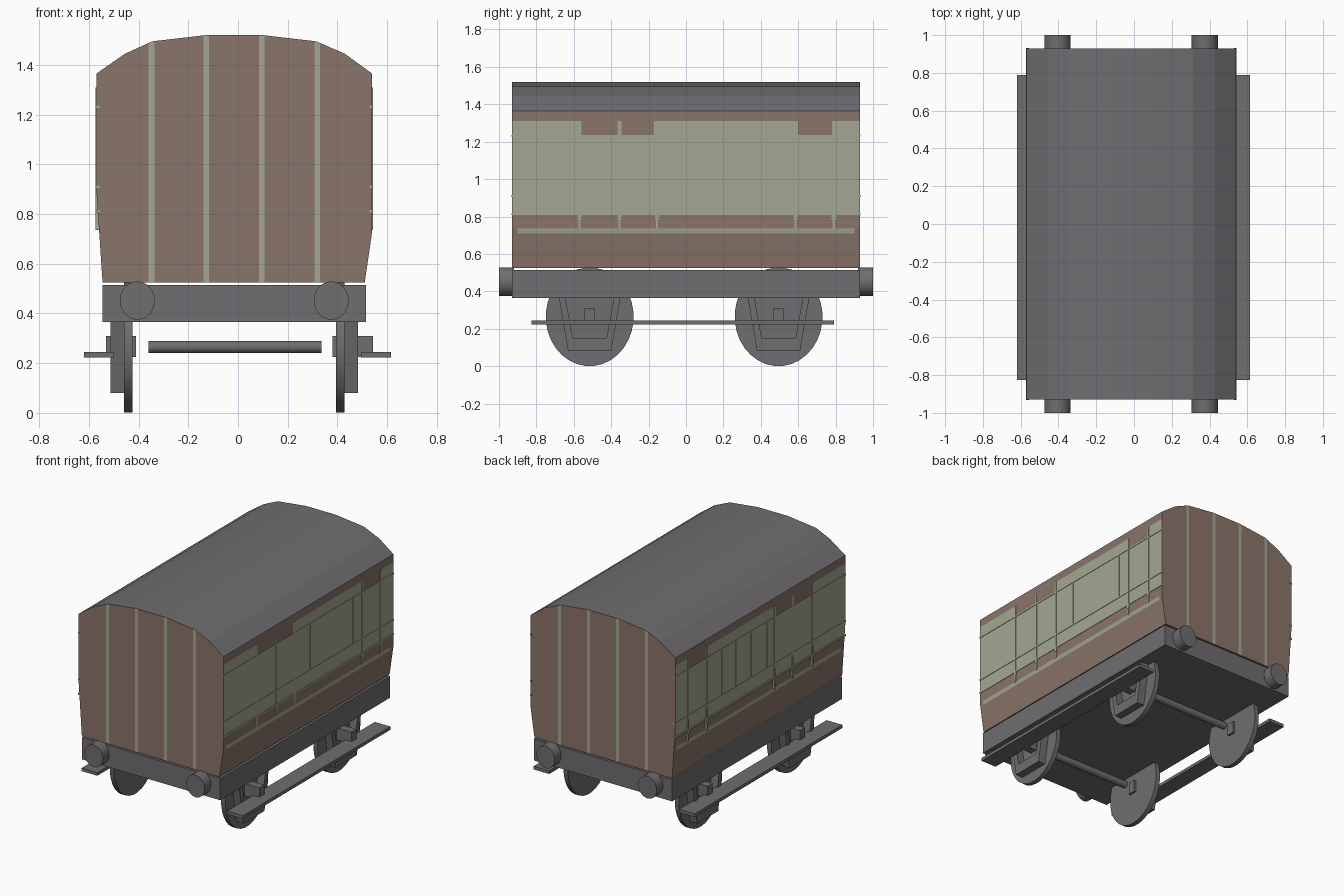
import bpy, bmesh, math
from mathutils import Vector

if "Cube" in bpy.data.objects:
    bpy.data.objects.remove(bpy.data.objects["Cube"])

CX = -0.015  # centre line of the coach


def material(name, rgb):
    m = bpy.data.materials.new(name)
    lin = [((c / 255 + 0.055) / 1.055) ** 2.4 for c in rgb]
    m.diffuse_color = (*lin, 1)
    m.use_nodes = True
    m.node_tree.nodes["Principled BSDF"].inputs["Base Color"].default_value = m.diffuse_color
    return m


BROWN = material("brown", (138, 117, 106))
CREAM = material("cream", (164, 167, 145))
GREY = material("grey", (111, 109, 112))


def finish(name, bm, mats):
    bmesh.ops.recalc_face_normals(bm, faces=bm.faces)
    me = bpy.data.meshes.new(name)
    bm.to_mesh(me)
    bm.free()
    ob = bpy.data.objects.new(name, me)
    for m in mats:
        me.materials.append(m)
    bpy.context.collection.objects.link(ob)
    return ob


def box(name, x, y, z, mat):
    bm = bmesh.new()
    bmesh.ops.create_cube(bm, size=1)
    for v in bm.verts:
        v.co = [(a + b) / 2 + c * (b - a) for c, (a, b) in zip(v.co, (x, y, z))]
    return finish(name, bm, [mat])


def prism(name, pts, axis, lo, hi, mats):
    """Extrude a closed outline along x (points are y, z) or y (points are x, z)."""
    bm = bmesh.new()
    def place(p):
        return (lo, p[0], p[1]) if axis == "x" else (p[0], lo, p[1])
    face = bm.faces.new([bm.verts.new(place(p)) for p in pts])
    ext = bmesh.ops.extrude_face_region(bm, geom=[face])
    step = Vector((hi - lo, 0, 0)) if axis == "x" else Vector((0, hi - lo, 0))
    bmesh.ops.translate(bm, vec=step, verts=[g for g in ext["geom"] if isinstance(g, bmesh.types.BMVert)])
    return finish(name, bm, mats)


def disc(name, axis, centre, r_side, r_z, lo, hi, n=32):
    pts = [(centre[0] + r_side * math.cos(2 * math.pi * (i + 0.5) / n),
            centre[1] + r_z * math.sin(2 * math.pi * (i + 0.5) / n)) for i in range(n)]
    ob = prism(name, pts, axis, lo, hi, [GREY])
    bpy.ops.object.select_all(action="DESELECT")
    ob.select_set(True)
    bpy.context.view_layer.objects.active = ob
    bpy.ops.object.shade_smooth_by_angle(angle=math.radians(30))
    return ob


# Coach body with arched roof
profile = [(-0.545, 0.525), (-0.57, 0.9), (-0.57, 1.365), (-0.455, 1.445), (-0.345, 1.495),
           (-0.13, 1.52), (0.10, 1.52), (0.315, 1.495), (0.43, 1.445), (0.54, 1.365),
           (0.54, 0.73), (0.51, 0.525)]
body = prism("coach_body", profile, "y", -0.93, 0.93, [BROWN, CREAM, GREY])

STRIPES = (-0.348, -0.128, 0.095, 0.319)
NOTCHES = ((-0.56, -0.365), (-0.345, -0.17), (0.6, 0.78))
bm = bmesh.new()
bm.from_mesh(body.data)


def cut(axis, value, pick):
    faces = [f for f in bm.faces if pick(f)]
    geom = faces + list({e for f in faces for e in f.edges}) + list({v for f in faces for v in f.verts})
    co, no = Vector(), Vector()
    co[axis], no[axis] = value, 1
    bmesh.ops.bisect_plane(bm, geom=geom, plane_co=co, plane_no=no)


def is_end(f):
    return abs(f.normal.y) > 0.9


def is_side(f):
    return abs(f.normal.x) > 0.9


# Painted end stripes and side bands are cut into the faces
for s in STRIPES:
    for d in (-0.0115, 0.0115):
        cut(0, s + d, is_end)
for z in (0.71, 0.737, 0.81, 1.235, 1.31):
    cut(2, z, is_side)
for y in (-0.9, 0.9):
    cut(1, y, lambda f: is_side(f) and 0.71 < f.calc_center_median().z < 0.737)
for a, b in NOTCHES:
    for y in (a, b):
        cut(1, y, lambda f: is_side(f) and 1.235 < f.calc_center_median().z < 1.31)

bm.normal_update()
for f in bm.faces:
    c = f.calc_center_median()
    if is_end(f):
        f.material_index = int(any(abs(c.x - s) < 0.012 for s in STRIPES))
    elif is_side(f):
        notch = c.z > 1.235 and any(a < c.y < b for a, b in NOTCHES)
        band = 0.81 < c.z < 1.31 and not notch
        line = 0.71 < c.z < 0.737 and abs(c.y) < 0.9
        f.material_index = int(band or line)
    elif f.normal.z > 0.3:
        f.material_index = 2
bm.to_mesh(body.data)
bm.free()

# Raised beading on both sides: door posts, panel joints and rails
DOORS = (-0.57, -0.355, -0.155, 0.585, 0.79)
for side, x, joints in (("right", (0.53, 0.543), (0.02, 0.49)),
                        ("left", (-0.573, -0.555), (0.42, 0.27, 0.1, -0.07))):
    for y in DOORS:
        box(side + "_door_post", x, (y - 0.006, y + 0.006), (0.735, 1.31), CREAM)
        box(side + "_door_post_foot", x, (y - 0.011, y + 0.011), (0.785, 0.815), CREAM)
    for y in joints:
        box(side + "_panel_joint", x, (y - 0.004, y + 0.004), (0.91, 1.235), CREAM)
    for z in (0.812, 0.91, 1.232):
        box(side + "_rail", x, (-0.933, 0.933), (z - 0.005, z + 0.005), CREAM)

# Chassis
box("chassis", (-0.545, 0.515), (-0.93, 0.93), (0.365, 0.515), GREY)

# Buffers at both ends
for x in (-0.405, 0.375):
    for lo, hi in ((-1.0, -0.92), (0.92, 1.0)):
        disc("buffer", "y", (x, 0.452), 0.07, 0.077, lo, hi)

# Running gear
guard = [(-0.165, 0.37), (-0.115, 0.08), (0.115, 0.08), (0.165, 0.37),
         (0.13, 0.37), (0.09, 0.15), (-0.09, 0.15), (-0.13, 0.37)]
for y in (-0.515, 0.495):
    disc("axle", "x", (y, 0.265), 0.025, 0.025, -0.36, 0.335, 16)
    for s in (-1, 1):
        def span(a, b):
            return tuple(sorted((CX + s * a, CX + s * b)))
        disc("wheel", "x", (y, 0.264), 0.235, 0.264, *span(0.41, 0.443))
        prism("axle_guard", [(y + p, z) for p, z in guard], "x", *span(0.443, 0.498), [GREY])
        box("axle_box", span(0.395, 0.558) if s > 0 else span(0.395, 0.517),
            (y - 0.027, y + 0.027), (0.225, 0.31), GREY)

# Footboards
for x in ((-0.62, -0.5), (0.495, 0.615)):
    box("footboard", x, (-0.825, 0.79), (0.223, 0.245), GREY)
